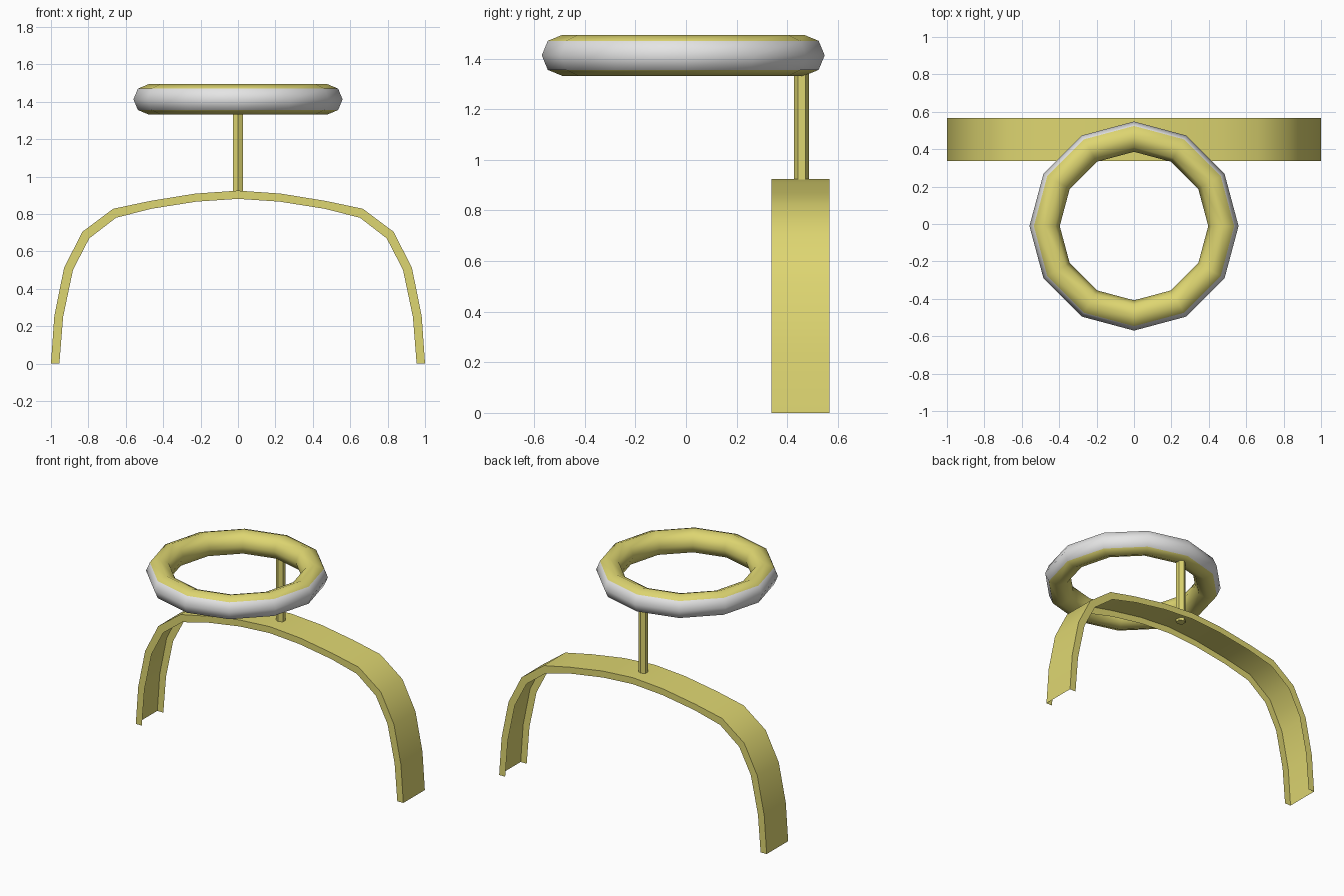
import bpy, bmesh, math
from mathutils import Matrix

if "Cube" in bpy.data.objects:
    bpy.data.objects.remove(bpy.data.objects["Cube"])


def material(name, rgb):
    m = bpy.data.materials.new(name)
    m.diffuse_color = (*rgb, 1)
    m.use_nodes = True
    m.node_tree.nodes["Principled BSDF"].inputs["Base Color"].default_value = m.diffuse_color
    return m


gold = material("pale_gold", (0.73, 0.67, 0.165))
grey = material("light_grey", (0.78, 0.78, 0.78))


def finish(name, bm, mats, angle):
    me = bpy.data.meshes.new(name)
    bm.to_mesh(me)
    bm.free()
    ob = bpy.data.objects.new(name, me)
    bpy.context.collection.objects.link(ob)
    for m in mats:
        me.materials.append(m)
    bpy.ops.object.select_all(action='DESELECT')
    ob.select_set(True)
    bpy.context.view_layer.objects.active = ob
    bpy.ops.object.shade_smooth_by_angle(angle=math.radians(angle))
    return ob


def skin(bm, rows, closed_u=False, closed_v=False):
    """Bridge rows of points with quads; returns (face, column) pairs."""
    vs = [[bm.verts.new(p) for p in r] for r in rows]
    n, m, out = len(vs), len(vs[0]), []
    for i in range(n if closed_u else n - 1):
        for j in range(m if closed_v else m - 1):
            a, b = vs[i], vs[(i + 1) % n]
            k = (j + 1) % m
            out.append((bm.faces.new((a[j], a[k], b[k], b[j])), j))
    return out


# Headband: open channel, outer skin with a thin flange on front and back
outer = [(1.0, 0), (0.982, 0.255), (0.93, 0.512), (0.832, 0.705),
         (0.667, 0.828), (0.468, 0.87), (0.228, 0.909), (0, 0.925)]
inner = [(0.955, 0), (0.935, 0.25), (0.882, 0.502), (0.795, 0.67),
         (0.652, 0.78), (0.463, 0.828), (0.223, 0.866), (0, 0.881)]
Y0, Y1 = 0.337, 0.567
half = list(zip(outer, inner))
path = half + [((-o[0], o[1]), (-i[0], i[1])) for o, i in half[-2::-1]]
bm = bmesh.new()
skin(bm, [[(i[0], Y0, i[1]), (o[0], Y0, o[1]),
           (o[0], Y1, o[1]), (i[0], Y1, i[1])] for o, i in path])
finish("headband", bm, [gold], 40)

# Halo ring: gold, with the outward-facing strips grey
R, r, N, M = 0.478, 0.081, 12, 8
cy, cz = -0.011, 1.413
rows = []
for i in range(N):
    a = 2 * math.pi * i / N
    row = []
    for j in range(M):
        b = 2 * math.pi * j / M
        d = R + r * math.cos(b)
        row.append((d * math.cos(a), cy + d * math.sin(a), cz + r * math.sin(b)))
    rows.append(row)
bm = bmesh.new()
for f, j in skin(bm, rows, True, True):
    f.material_index = 1 if j in (0, M - 1) else 0
bmesh.ops.recalc_face_normals(bm, faces=bm.faces)
finish("halo_ring", bm, [gold, grey], 60)

# Support post: six-sided rod from the band up into the ring
bm = bmesh.new()
z0, z1 = 0.905, 1.40
bmesh.ops.create_cone(bm, cap_ends=True, segments=6, radius1=0.03, radius2=0.03,
                      depth=z1 - z0,
                      matrix=Matrix.Translation((0, 0.457, (z0 + z1) / 2)))
finish("support_post", bm, [gold], 30)
